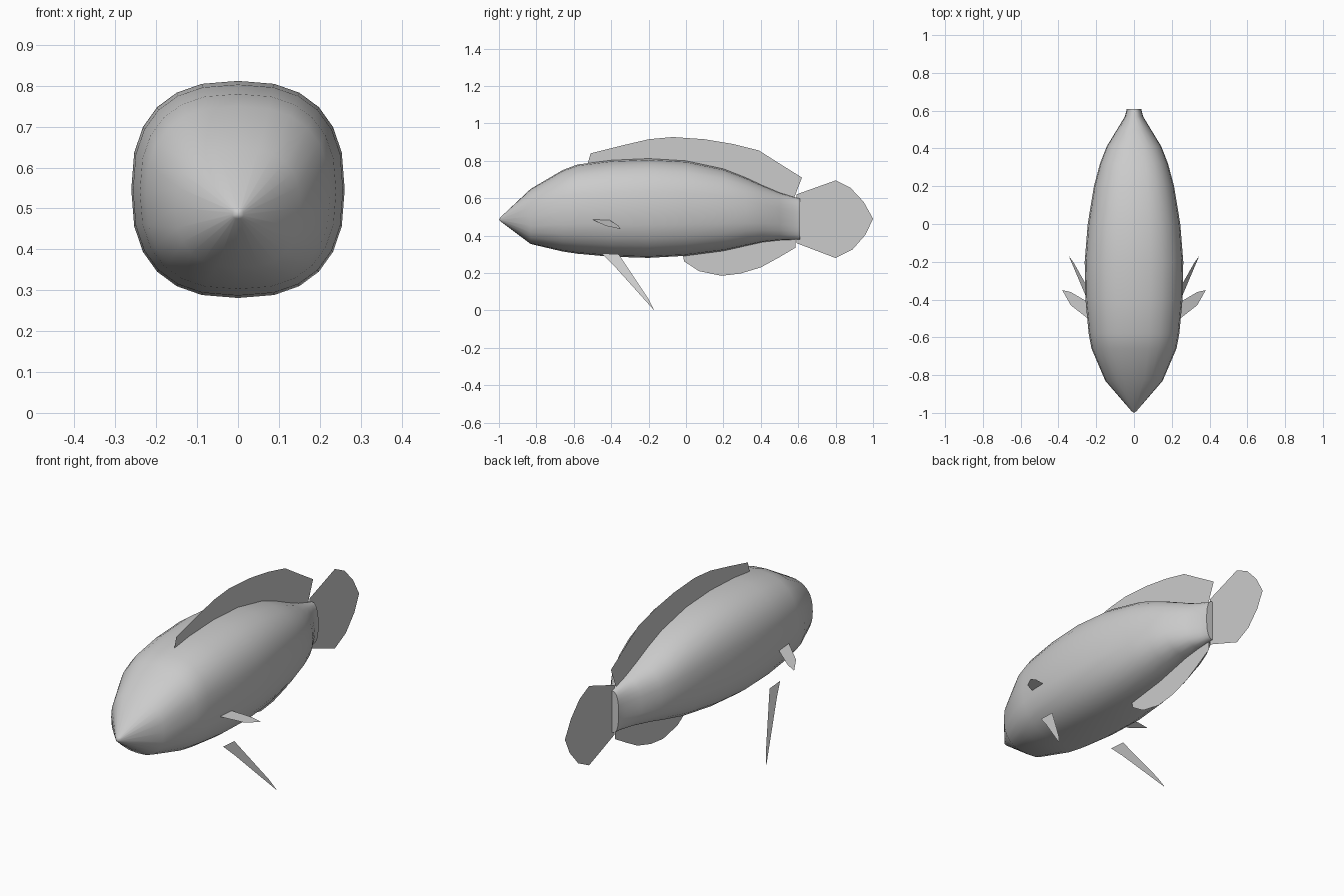
import bpy, bmesh, math

cube = bpy.data.objects.get("Cube")
if cube:
    bpy.data.objects.remove(cube, do_unlink=True)

grey = bpy.data.materials.new("plain grey")
grey.use_nodes = True
grey.diffuse_color = (0.6, 0.6, 0.6, 1)
bsdf = next(n for n in grey.node_tree.nodes if n.type == 'BSDF_PRINCIPLED')
bsdf.inputs["Base Color"].default_value = grey.diffuse_color


def add_object(name, bm):
    mesh = bpy.data.meshes.new(name)
    bm.to_mesh(mesh)
    bm.free()
    mesh.materials.append(grey)
    obj = bpy.data.objects.new(name, mesh)
    bpy.context.collection.objects.link(obj)
    return obj


def fin(name, points):
    """Thin flat fin from an outline of (x, y, z) points."""
    bm = bmesh.new()
    bm.faces.new([bm.verts.new(p) for p in points])
    bmesh.ops.triangulate(bm, faces=bm.faces[:])
    return add_object(name, bm)


def median_fin(name, outline):
    return fin(name, [(0, y, z) for y, z in outline])


# Body: rounded-square sections lofted from snout to tail root
SIDES, POWER = 24, 2 / 2.5
stations = [  # y, bottom, top, half width
    (-0.99, 0.475, 0.50, 0.014),
    (-0.83, 0.355, 0.65, 0.152),
    (-0.66, 0.315, 0.75, 0.225),
    (-0.58, 0.303, 0.78, 0.240),
    (-0.40, 0.287, 0.803, 0.257),
    (-0.20, 0.281, 0.812, 0.261),
    (0.00, 0.292, 0.80, 0.245),
    (0.20, 0.318, 0.757, 0.212),
    (0.32, 0.345, 0.71, 0.180),
    (0.41, 0.365, 0.668, 0.145),
    (0.50, 0.375, 0.63, 0.090),
    (0.57, 0.378, 0.608, 0.048),
    (0.61, 0.378, 0.597, 0.038),
]


def rounded(v):
    return math.copysign(abs(v) ** POWER, v)


bm = bmesh.new()
rings = []
for y, low, high, half in stations:
    ring = []
    for i in range(SIDES):
        a = math.tau * i / SIDES
        ring.append(bm.verts.new((half * rounded(math.cos(a)), y,
                                  (low + high) / 2 + (high - low) / 2 * rounded(math.sin(a)))))
    rings.append(ring)
for r, s in zip(rings, rings[1:]):
    for i in range(SIDES):
        j = (i + 1) % SIDES
        bm.faces.new((r[i], r[j], s[j], s[i]))
snout = bm.verts.new((0, -1, 0.487))
for i in range(SIDES):
    bm.faces.new((snout, rings[0][(i + 1) % SIDES], rings[0][i]))
bm.faces.new(rings[-1])
bmesh.ops.recalc_face_normals(bm, faces=bm.faces[:])
body = add_object("body", bm)
bpy.ops.object.select_all(action='DESELECT')
body.select_set(True)
bpy.context.view_layer.objects.active = body
bpy.ops.object.shade_smooth_by_angle(angle=math.radians(50))

# Fins on the centre line, with their roots sunk into the body
median_fin("dorsal_fin", [
    (-0.53, 0.77), (-0.2, 0.79), (0.1, 0.75), (0.35, 0.67), (0.57, 0.59),
    (0.585, 0.62), (0.62, 0.71), (0.5, 0.785), (0.39, 0.855), (0.25, 0.89),
    (0.1, 0.915), (-0.07, 0.927), (-0.2, 0.915), (-0.35, 0.88), (-0.51, 0.84)])
median_fin("tail_fin", [
    (0.59, 0.36), (0.8, 0.28), (0.89, 0.325), (0.96, 0.405), (1.0, 0.49),
    (0.95, 0.58), (0.88, 0.655), (0.8, 0.695), (0.59, 0.62)])
median_fin("anal_fin", [
    (-0.02, 0.31), (-0.01, 0.262), (0.07, 0.21), (0.19, 0.185), (0.29, 0.197),
    (0.4, 0.23), (0.5, 0.285), (0.585, 0.335), (0.585, 0.4), (0.3, 0.37)])

# Paired side fins, each lying in a tilted plane
pectoral = [(0.245, -0.5), (0.25, -0.41), (0.335, -0.36), (0.38, -0.35), (0.335, -0.43)]
pelvic = [(-0.45, 0.305), (-0.39, 0.245), (-0.17, 0.0), (-0.2, 0.06), (-0.36, 0.3)]
for side, s in (("left", 1), ("right", -1)):
    fin(f"{side}_pectoral_fin", [(s * x, y, 0.48 - 0.37 * (x - 0.26)) for x, y in pectoral])
    fin(f"{side}_pelvic_fin", [(s * (0.345 - 0.38 * z), y, z) for y, z in pelvic])
